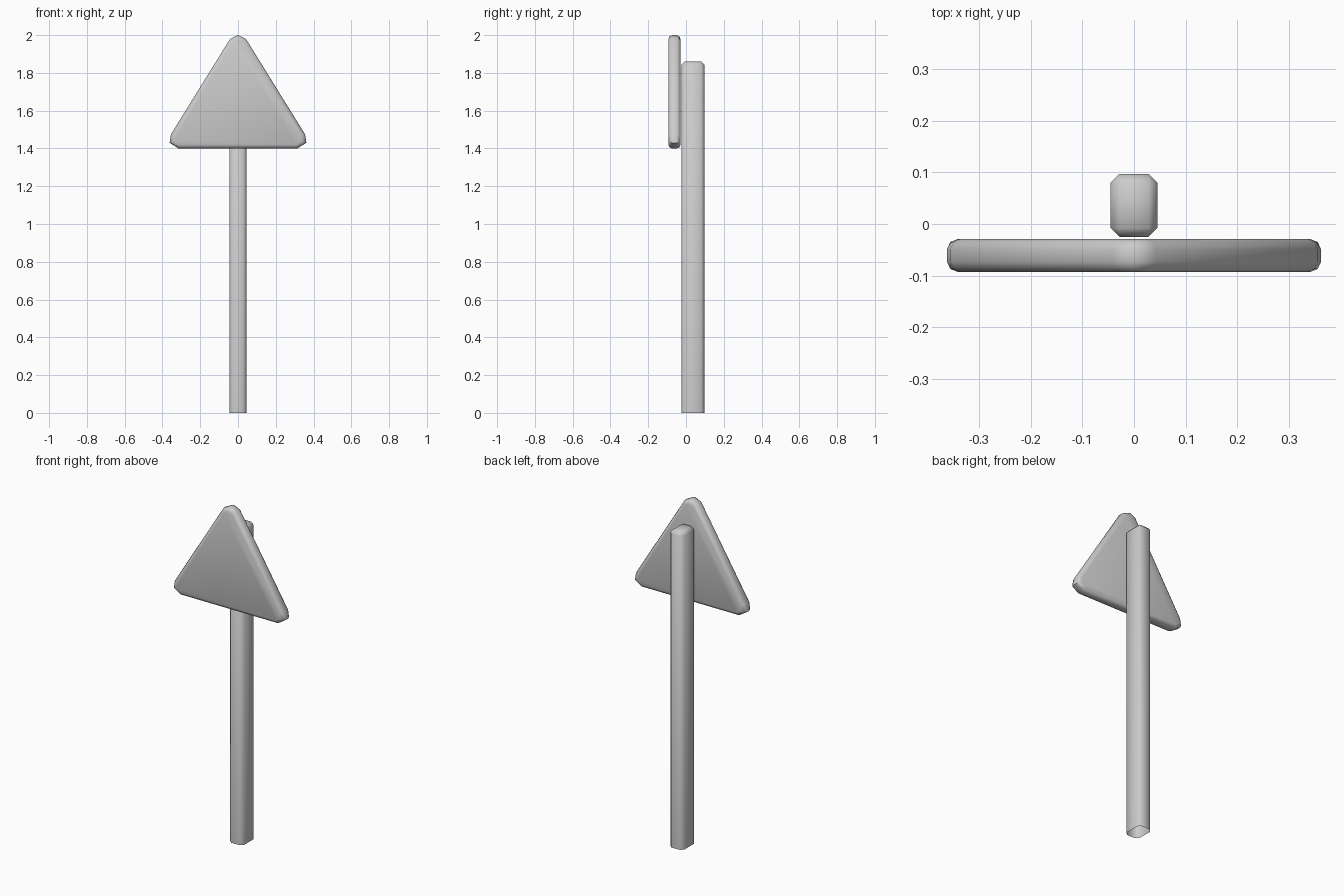
import bpy
import bmesh
import math

cube = bpy.data.objects.get("Cube")
if cube:
    bpy.data.objects.remove(cube, do_unlink=True)

grey = bpy.data.materials.new("plain_grey")
grey.use_nodes = True
colour = (0.6, 0.6, 0.6, 1)
grey.diffuse_color = colour
grey.node_tree.nodes["Principled BSDF"].inputs["Base Color"].default_value = colour


def prism(name, outline, depth, pick_edges, width, segments, open_start=False):
    """Extrude an outline along depth, then round the chosen edges."""
    bm = bmesh.new()
    base = bm.faces.new([bm.verts.new(p) for p in outline])
    ext = bmesh.ops.extrude_face_region(bm, geom=[base], use_keep_orig=True)
    moved = [g for g in ext["geom"] if isinstance(g, bmesh.types.BMVert)]
    bmesh.ops.translate(bm, verts=moved, vec=depth)
    bmesh.ops.recalc_face_normals(bm, faces=bm.faces)
    if open_start:
        bmesh.ops.delete(bm, geom=[base], context="FACES_ONLY")
    bmesh.ops.bevel(bm, geom=[e for e in bm.edges if pick_edges(e)],
                    offset=width, segments=segments, profile=0.5,
                    affect="EDGES", clamp_overlap=True)
    mesh = bpy.data.meshes.new(name)
    bm.to_mesh(mesh)
    bm.free()
    mesh.materials.append(grey)
    obj = bpy.data.objects.new(name, mesh)
    bpy.context.collection.objects.link(obj)
    bpy.ops.object.select_all(action="DESELECT")
    obj.select_set(True)
    bpy.context.view_layer.objects.active = obj
    bpy.ops.object.shade_smooth_by_angle(angle=math.radians(60))
    return obj


# Post: square tube, open underneath, chamfered on its sides and top
half, front, back = 0.045, -0.025, 0.097
prism("post",
      [(-half, front, 0), (half, front, 0), (half, back, 0), (-half, back, 0)],
      (0, 0, 1.86),
      lambda e: max(v.co.z for v in e.verts) > 0.1,
      0.017, 1, open_start=True)

# Sign plate: triangle with blunted corners and a rounded rim
side = [(0.042, 1.98), (0.355, 1.475), (0.362, 1.43), (0.315, 1.4)]
outline = [(0, 2.0)] + side + [(-x, z) for x, z in reversed(side)]
prism("sign_plate",
      [(x, -0.093, z) for x, z in outline],
      (0, 0.064, 0),
      lambda e: abs(e.verts[0].co.y - e.verts[1].co.y) < 0.001,
      0.02, 2)
